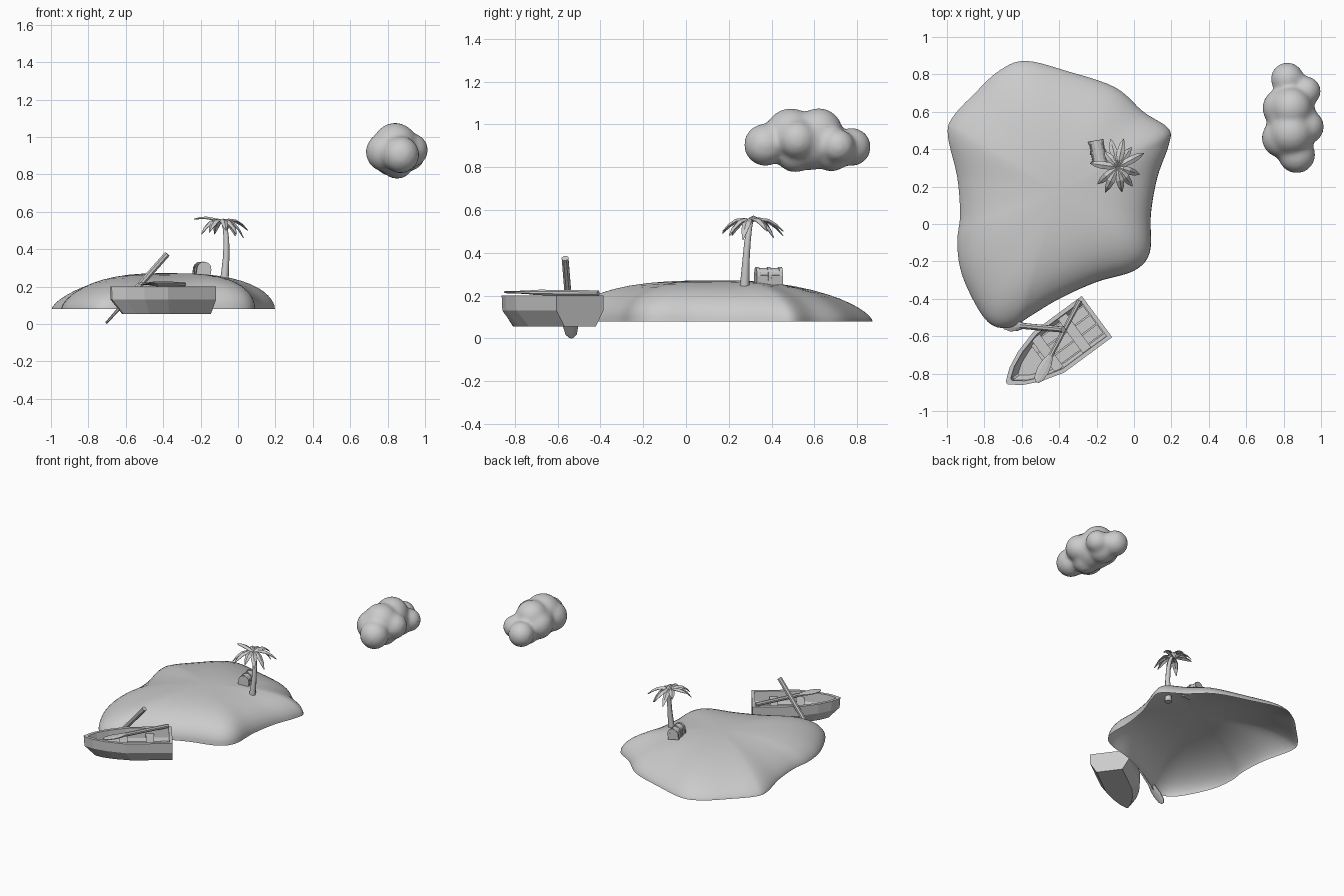
import bpy, bmesh, math
from mathutils import Vector, Matrix

if "Cube" in bpy.data.objects:
    bpy.data.objects.remove(bpy.data.objects["Cube"])


def make(name, bm, matrix=None, smooth=None):
    if matrix:
        bm.transform(matrix)
    bmesh.ops.recalc_face_normals(bm, faces=bm.faces)
    me = bpy.data.meshes.new(name)
    bm.to_mesh(me)
    bm.free()
    ob = bpy.data.objects.new(name, me)
    bpy.context.collection.objects.link(ob)
    if smooth:
        bpy.ops.object.select_all(action='DESELECT')
        ob.select_set(True)
        bpy.context.view_layer.objects.active = ob
        bpy.ops.object.shade_smooth_by_angle(angle=math.radians(smooth))
    return ob


def loft(bm, rings, cap_start=True, cap_end=True):
    loops = [[bm.verts.new(p) for p in r] for r in rings]
    n = len(loops[0])
    for a, b in zip(loops, loops[1:]):
        for i in range(n):
            j = (i + 1) % n
            bm.faces.new((a[i], a[j], b[j], b[i]))
    if cap_start:
        bm.faces.new(loops[0])
    if cap_end:
        bm.faces.new(loops[-1])


def box(bm, c, s):
    bmesh.ops.create_cube(bm, size=1, matrix=Matrix.Translation(c) @ Matrix.Diagonal((*s, 1)))


# Island: open-bottomed dome over a rounded outline, steeper at the front right
shore = [(-.58, .872), (-.35, .815), (-.1, .73), (.05, .6), (.185, .51), (.185, .42), (.125, .25),
         (.09, .05), (.085, -.15), (.0, -.25), (-.2, -.31), (-.4, -.4), (-.55, -.49), (-.65, -.55),
         (-.75, -.545), (-.83, -.46), (-.92, -.27), (-.945, -.1), (-.93, .05), (-.945, .25),
         (-.995, .47), (-.97, .57), (-.85, .7), (-.72, .82)]
pts = [Vector(p) for p in shore]
outline = []
for i in range(len(pts)):
    a, b, c, d = (pts[(i + k) % len(pts)] for k in (-1, 0, 1, 2))
    for k in range(5):
        t = k / 5
        outline.append(.5 * (2 * b + (c - a) * t + (2 * a - 5 * b + 4 * c - d) * t * t
                             + (3 * b - a - 3 * c + d) * t ** 3))
mid = Vector((-.4, .17))
bm = bmesh.new()
rings = []
for r in (1, .995, .985, .965, .94, .9, .85, .78, .7, .6, .48, .35, .2, .06):
    ring = []
    for p in outline:
        v = p - mid
        w = .5 + .5 * v.normalized().dot(Vector((.75, -.66)))
        z = .08 + .192 * (1 - r ** (2 + 1.3 * w)) ** (.68 - .2 * w)
        ring.append((*(mid + v * r), z))
    rings.append(ring)
loft(bm, rings, cap_start=False)
make("island", bm, smooth=60)

# Palm trunk: flared, gently curved
bm = bmesh.new()
rings = []
for x, y, z, r in ((-.076, .272, .21, .025), (-.07, .275, .27, .021), (-.063, .28, .36, .017),
                   (-.062, .287, .45, .015), (-.068, .295, .51, .013), (-.08, .302, .55, .012)):
    rings.append([(x + r * math.cos(k * math.pi / 4), y + r * math.sin(k * math.pi / 4), z)
                  for k in range(8)])
loft(bm, rings)
make("palm_trunk", bm, smooth=50)

# Palm leaves: folded, drooping blades: (direction, length, droop)
leaves = [(28, .16, .06), (-18, .125, .1), (-52, .13, .08), (-80, .135, .06), (-116, .15, .07),
          (-140, .14, .08), (172, .15, .0), (130, .11, .04), (104, .155, .08), (78, .155, .06),
          (55, .13, .09)]
bm = bmesh.new()
for ang, length, droop in leaves:
    m = Matrix.Translation((-.088, .304, .55)) @ Matrix.Rotation(math.radians(ang), 4, 'Z')
    rows = []
    for t, w in ((0, .006), (.25, .018), (.55, .021), (.8, .015), (1, .002)):
        x, z = length * t, .085 * t * (1 - t * .85) - droop * t ** 2.2
        rows.append([bm.verts.new(m @ Vector((x, s * w, z - abs(s) * w * .5))) for s in (-1, 0, 1)])
    for a, b in zip(rows, rows[1:]):
        for k in (0, 1):
            bm.faces.new((a[k], a[k + 1], b[k + 1], b[k]))
ob = make("palm_leaves", bm)
sol = ob.modifiers.new("thickness", 'SOLIDIFY')
sol.thickness = .004

# Treasure chest: box with barrel lid, straps, rim and lock
place = (Matrix.Translation((-.197, .385, .255)) @ Matrix.Rotation(math.radians(10), 4, 'Z')
         @ Matrix.Rotation(math.radians(8), 4, 'Y'))


def chest_slice(y, grow):
    w = .034 + grow
    arc = [(w * math.cos(k * math.pi / 6), y, .042 + w * .95 * math.sin(k * math.pi / 6))
           for k in range(7)]
    return [(w, y, 0)] + arc + [(-w, y, 0)]


bm = bmesh.new()
loft(bm, [chest_slice(-.058, 0), chest_slice(.058, 0)])
make("chest_body", bm, place)
bm = bmesh.new()
for y in (-.054, 0, .054):
    loft(bm, [chest_slice(y - .008, .005), chest_slice(y + .008, .005)])
make("chest_straps", bm, place)
bm = bmesh.new()
box(bm, (0, 0, .042), (.076, .125, .008))
for s in (-1, 1):
    box(bm, (s * .038, 0, .038), (.01, .018, .018))
make("chest_rim_and_lock", bm, place)

# Rowing boat, local x from stern to bow
boat = Matrix.Translation((-.198, -.495, 0)) @ Matrix.Rotation(math.radians(216.4), 4, 'Z')
half = [(0, .137), (.32, .137), (.45, .1), (.54, .057), (.6, .008)]


def hull_loop(z, start, end, width):
    side = [(start + u / .6 * (end - start), v * width) for u, v in half]
    return [(u, v, z) for u, v in side] + [(u, -v, z) for u, v in reversed(side)]


bm = bmesh.new()
loft(bm, [hull_loop(.055, 0, .52, .66), hull_loop(.13, 0, .595, .99), hull_loop(.2, 0, .6, 1),
          hull_loop(.2, .022, .568, .84), hull_loop(.13, .022, .555, .8), hull_loop(.1, .022, .52, .7)])
make("boat_hull", bm, boat)

# Floor planks and seats
bm = bmesh.new()
for k in (-1, 0, 1):
    box(bm, (.2, k * .062, .106), (.35, .056, .012))
make("boat_floor_planks", bm, boat)
bm = bmesh.new()
box(bm, (.15, 0, .155), (.055, .225, .014))
box(bm, (.33, 0, .155), (.055, .215, .014))
make("boat_seats", bm, boat)


# Oars: eight-sided shaft with a flat blade; local z from handle to tip
def oar(name, start, end, across, blade_w, r):
    start, end = Vector(start), Vector(end)
    length = (end - start).length
    z = (end - start).normalized()
    y = (Vector(across) - z * z.dot(Vector(across))).normalized()
    m = Matrix((y.cross(z), y, z)).transposed().to_4x4()
    m.translation = start
    bm = bmesh.new()
    rows = [(0, r, r), (.62, r, r), (.68, r * .9, r * 1.1), (.76, r * .6, blade_w * .85),
            (.86, r * .5, blade_w), (.96, r * .45, blade_w * .75), (1, r * .4, blade_w * .3)]
    loft(bm, [[(a * math.cos((k + .5) * math.pi / 4), b * math.sin((k + .5) * math.pi / 4), t * length)
               for k in range(8)] for t, a, b in rows])
    make(name, bm, m)


oar("raised_oar", (-.378, -.565, .375), (-.705, -.535, .005), (0, 1, 0), .038, .017)
oar("resting_oar", (-.29, -.41, .212), (-.52, -.845, .217), (1, 0, 0), .036, .014)

# Cloud: merged puffs
puffs = [(.84, .58, .92, .135), (.82, .775, .895, .09), (.92, .71, .9, .08), (.925, .52, .93, .092),
         (.87, .37, .905, .1), (.79, .62, .92, .105), (.79, .46, .92, .108), (.84, .49, .955, .122),
         (.84, .62, .965, .113), (.85, .51, .87, .095), (.85, .68, .88, .1)]
bm = bmesh.new()
for x, y, z, r in puffs:
    bmesh.ops.create_icosphere(bm, subdivisions=3, radius=r, matrix=Matrix.Translation((x, y, z)))
cloud = make("cloud", bm)
rem = cloud.modifiers.new("merge", 'REMESH')
rem.mode = 'VOXEL'
rem.voxel_size = .014
rem.use_smooth_shade = True
smo = cloud.modifiers.new("soften", 'SMOOTH')
smo.factor = .5
smo.iterations = 10
